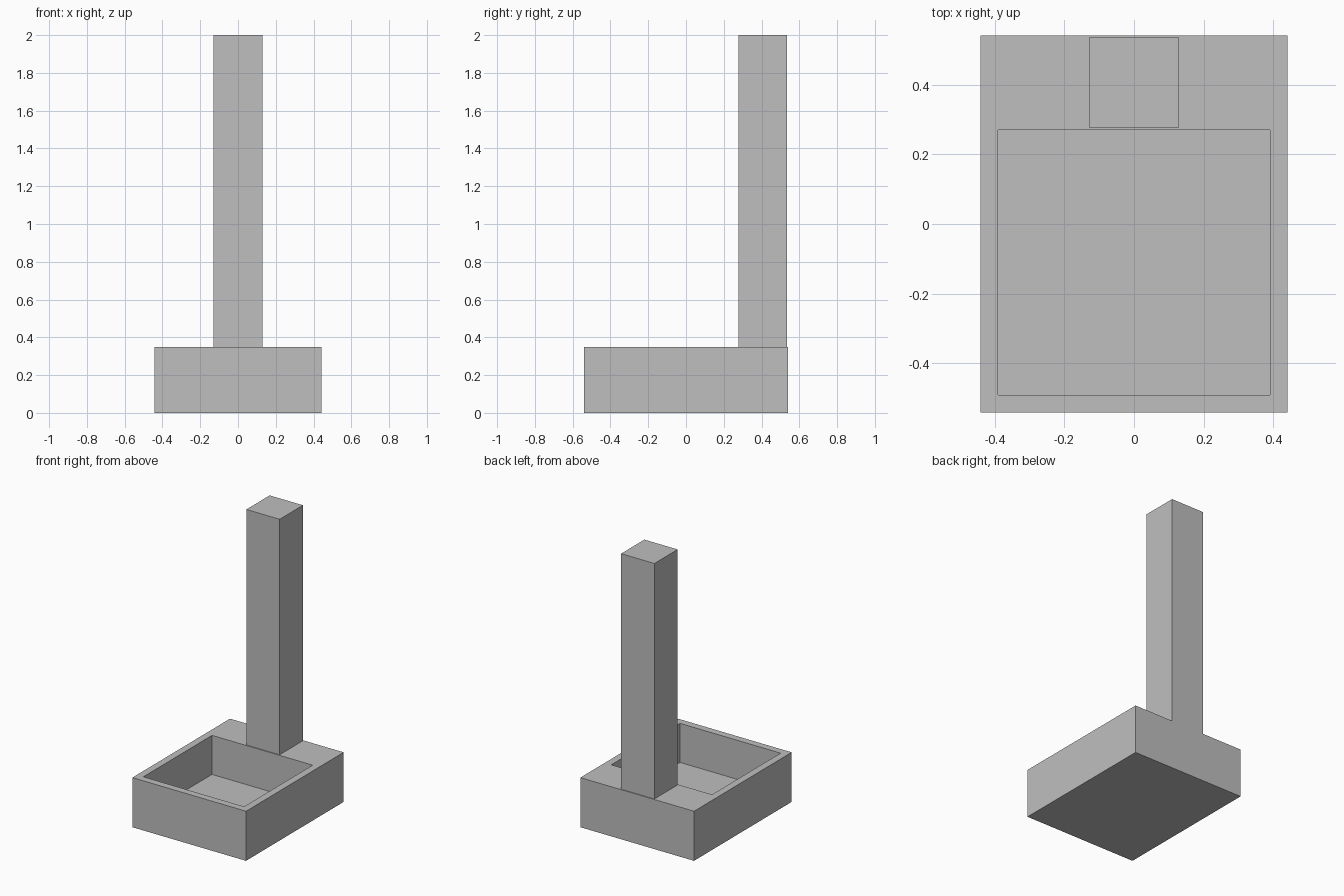
import bpy
import bmesh

if "Cube" in bpy.data.objects:
    bpy.data.objects.remove(bpy.data.objects["Cube"], do_unlink=True)

# Single plain grey
grey = bpy.data.materials.new("plain_grey")
grey.use_nodes = True
colour = (0.52, 0.52, 0.52, 1)
grey.diffuse_color = colour
grey.node_tree.nodes["Principled BSDF"].inputs["Base Color"].default_value = colour


def box(low, high):
    """Box between two corners, as a bmesh."""
    bm = bmesh.new()
    bmesh.ops.create_cube(bm, size=1)
    for v in bm.verts:
        v.co = [h if c > 0 else l for c, l, h in zip(v.co, low, high)]
    return bm


def finish(bm, name):
    bmesh.ops.recalc_face_normals(bm, faces=bm.faces)
    mesh = bpy.data.meshes.new(name)
    bm.to_mesh(mesh)
    bm.free()
    mesh.materials.append(grey)
    obj = bpy.data.objects.new(name, mesh)
    bpy.context.collection.objects.link(obj)
    return obj


TOP = 0.348
WALL = 0.071
FLOOR = 0.074
POCKET_BACK = 0.27

# Base block with a square basin sunk into its front part
base = box((-0.441, -0.541, 0), (0.441, 0.541, TOP))
base.normal_update()
basin = max(base.faces, key=lambda f: f.calc_center_median().z)
bmesh.ops.inset_individual(base, faces=[basin], thickness=WALL)
for v in basin.verts:
    v.co.y = min(v.co.y, POCKET_BACK)
floor = bmesh.ops.extrude_discrete_faces(base, faces=[basin])["faces"][0]
for v in floor.verts:
    v.co.z = FLOOR
finish(base, "base_with_basin")

# Tall square pillar standing on the back ledge
finish(box((-0.129, 0.277, TOP), (0.129, 0.535, 2)), "pillar")
